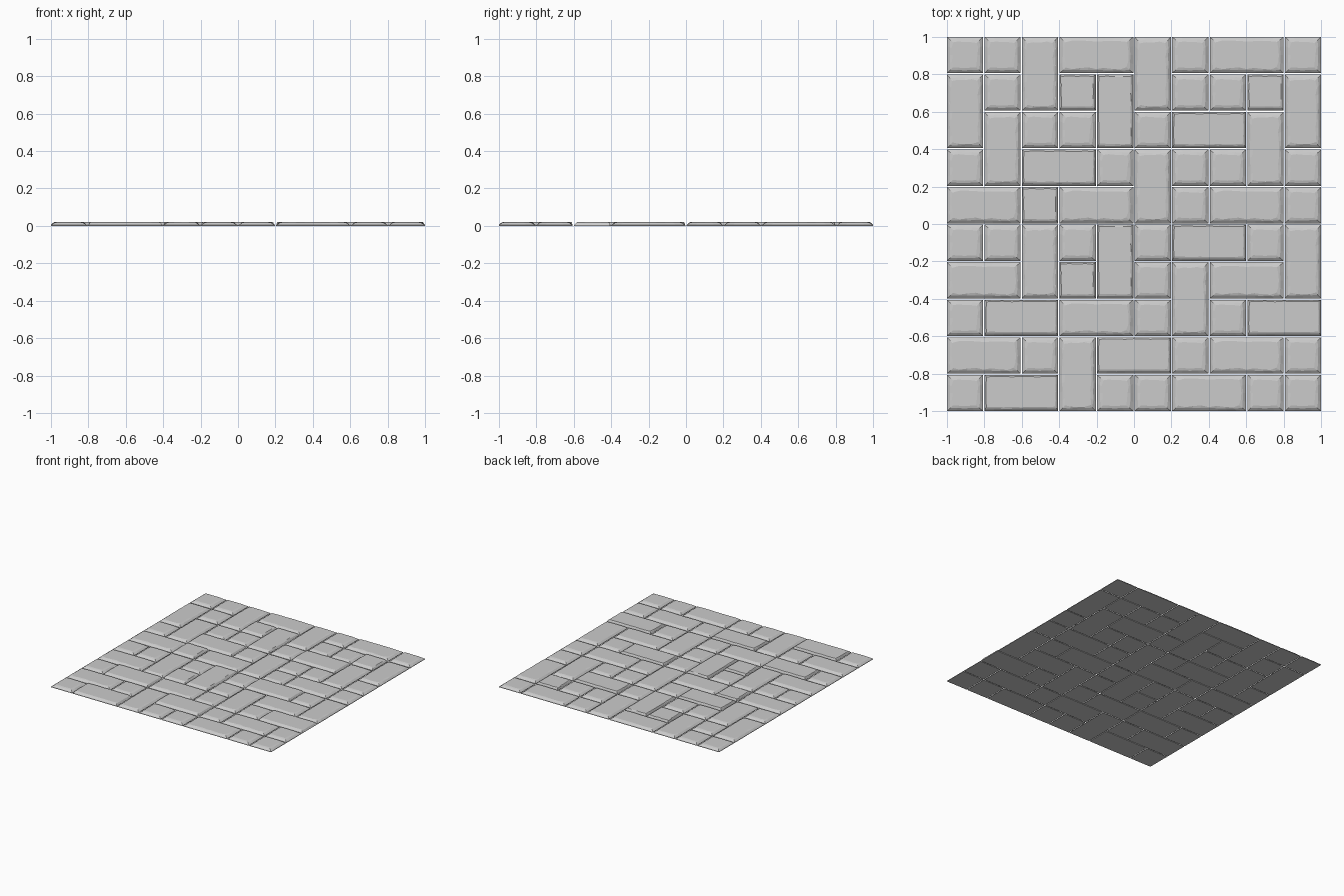
import bpy, bmesh, random
from math import pi

if "Cube" in bpy.data.objects:
    bpy.data.objects.remove(bpy.data.objects["Cube"])

CELL = 0.2008      # laying grid, slightly oversize so joints stay inside 2 units
JOINT = 0.0035     # half width of the gap between stones
TOP = 0.02

# Laying plan, back row first: s = square, h = two wide, v = two deep, . = covered.
# Lower case stones are heavily worn, upper case ones are nearly straight edged.
PLAN = ["ssvh.vsh.s",
        "vs.SV  ssSv".replace("V  s", "V.s"),
        ".vss.sH.v.",
        "s.H.svss.s",
        "h.Sh..sh.s",
        "ssvsVsH.sv",
        "h..S.svh..",
        "sH.h.s.sH.",
        "h.svH.sh.s",
        "sH..ssh.ss"]


def stone_mesh(name, cells, insets, wobble, seed):
    """Slab with a straight foot and a chipped, irregular chamfer up to a flat top."""
    rng = random.Random(seed)
    w, d = cells * CELL / 2 - JOINT, CELL / 2 - JOINT
    front, right, back, left = insets
    nx, ny = 4 * cells, 4

    def ring(scale, z, jitter):
        x0, x1 = -w + left * scale, w - right * scale
        y0, y1 = -d + front * scale, d - back * scale
        pts = []
        corners = [(x0, y0), (x1, y0), (x1, y1), (x0, y1)]
        inward = [(0, 1), (-1, 0), (0, -1), (1, 0)]
        for i, n in enumerate((nx, ny, nx, ny)):
            a, b = corners[i], corners[(i + 1) % 4]
            for k in range(n):
                t = k / n
                j = rng.uniform(-jitter, jitter)
                px = a[0] + (b[0] - a[0]) * t + inward[i][0] * j
                py = a[1] + (b[1] - a[1]) * t + inward[i][1] * j
                if k == 0:      # worn corners
                    px -= jitter * (1 if px > 0 else -1)
                    py -= jitter * (1 if py > 0 else -1)
                pts.append((px, py, z))
        return pts

    bm = bmesh.new()
    rings = [[bm.verts.new(p) for p in ring(s, z, j)] for s, z, j in
             ((0, 0, 0), (0, 0.004, 0), (0.6, 0.0165, wobble * 0.4), (1.0, TOP, wobble))]
    bm.faces.new(rings[0][::-1])
    bm.faces.new(rings[-1])
    n = len(rings[0])
    for lo, hi in zip(rings, rings[1:]):
        for i in range(n):
            j = (i + 1) % n
            bm.faces.new((lo[i], lo[j], hi[j], hi[i]))
    bmesh.ops.recalc_face_normals(bm, faces=bm.faces)
    me = bpy.data.meshes.new(name)
    bm.to_mesh(me)
    bm.free()
    return me


WORN = (0.025, 0.029, 0.024, 0.027)        # front, right, back, left chamfers
STRAIGHT = (0.022, 0.014, 0.009, 0.009)
V_STRAIGHT = (0.014, 0.009, 0.009, 0.022)  # so that the wide chamfer faces front again

meshes = {
    "s": stone_mesh("square_worn", 1, WORN, 0.005, 3),
    "S": stone_mesh("square_straight", 1, STRAIGHT, 0.002, 5),
    "h": stone_mesh("long_worn", 2, WORN, 0.006, 8),
    "H": stone_mesh("long_straight", 2, STRAIGHT, 0.002, 11),
    "v": stone_mesh("deep_worn", 2, WORN, 0.006, 14),
    "V": stone_mesh("deep_straight", 2, V_STRAIGHT, 0.002, 17),
}

# Lay the paving
for r, row in enumerate(PLAN):
    for c, kind in enumerate(row):
        if kind == ".":
            continue
        x, y = (c - 4.5) * CELL, (4.5 - r) * CELL
        k = kind.lower()
        ob = bpy.data.objects.new(f"paving_stone_{r}_{c}", meshes[kind])
        ob.location = (x + (CELL / 2 if k == "h" else 0),
                       y - (CELL / 2 if k == "v" else 0), 0)
        ob.rotation_euler.z = pi / 2 if k == "v" else 0
        bpy.context.collection.objects.link(ob)
